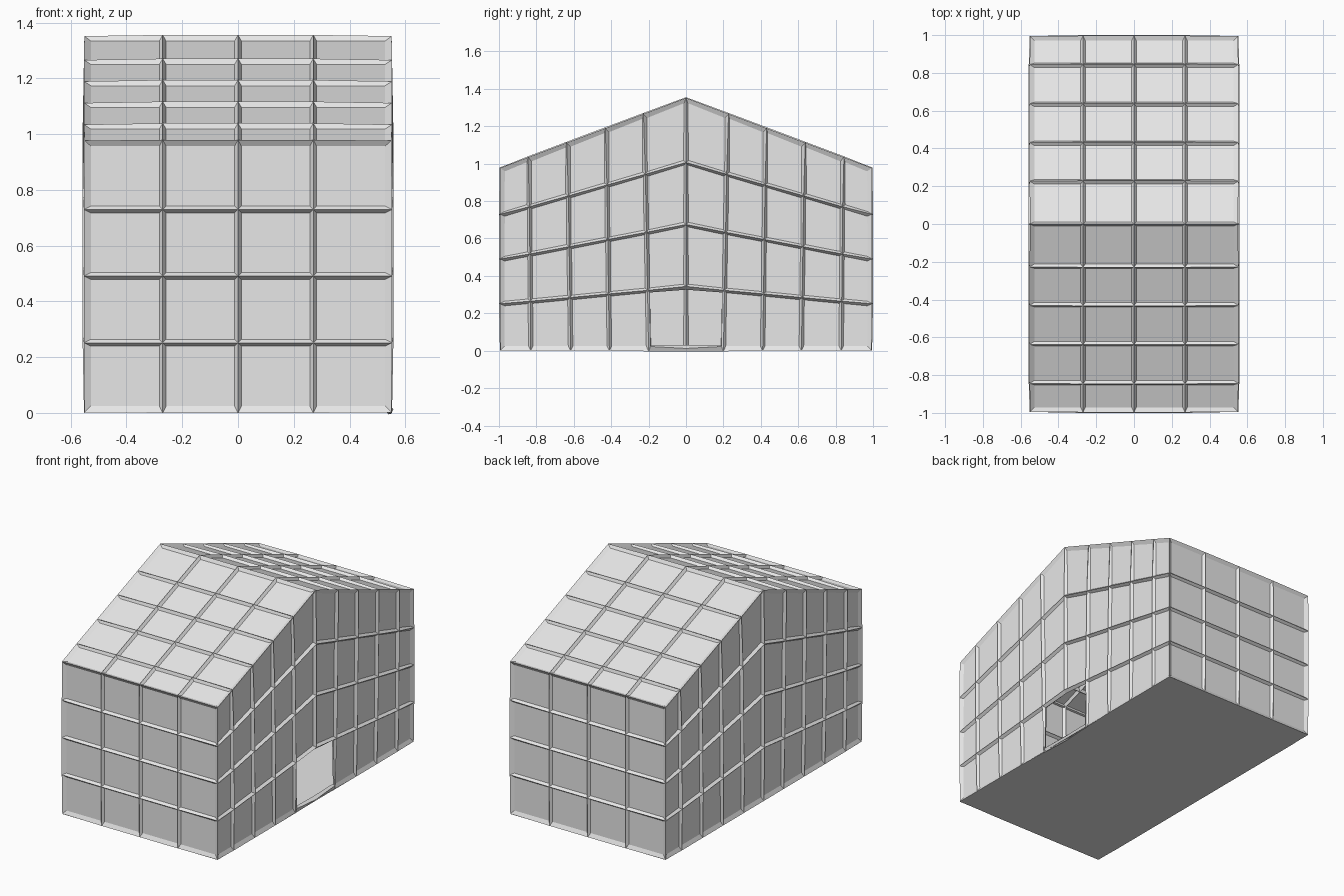
import bpy, bmesh

cube = bpy.data.objects.get("Cube")
if cube:
    bpy.data.objects.remove(cube, do_unlink=True)

HALF_X, HALF_Y = 0.54, 0.9825
FLOOR, EAVE, RIDGE = 0.0124, 0.969, 1.338
ROWS = 4
BAR = 0.035


def mirrored(values):
    return [-v for v in reversed(values)] + [0.0] + values


COLUMNS = mirrored([0.27, HALF_X])
LOW_Y = mirrored([0.2, 0.41, 0.617, 0.83, HALF_Y])
HIGH_Y = mirrored([0.223, 0.427, 0.633, 0.84, HALF_Y])

grey = bpy.data.materials.new("light_grey")
grey.use_nodes = True
grey.diffuse_color = (0.8, 0.8, 0.8, 1)
grey.node_tree.nodes["Principled BSDF"].inputs["Base Color"].default_value = (0.8, 0.8, 0.8, 1)


def roof_height(y):
    return RIDGE - (RIDGE - EAVE) * abs(y) / HALF_Y


def make_object(name, bm):
    bmesh.ops.remove_doubles(bm, verts=bm.verts[:], dist=0.0005)
    bmesh.ops.recalc_face_normals(bm, faces=bm.faces[:])
    mesh = bpy.data.meshes.new(name)
    bm.to_mesh(mesh)
    bm.free()
    mesh.materials.append(grey)
    obj = bpy.data.objects.new(name, mesh)
    bpy.context.collection.objects.link(obj)
    return obj


def add_face(bm, points):
    bm.faces.new([bm.verts.new(p) for p in points])


def add_grid(bm, point, cols, rows, skip=lambda i, j: False):
    """Quad panels over a (column, row) -> point function."""
    for i in range(cols):
        for j in range(rows):
            if not skip(i, j):
                corners = ((i, j), (i + 1, j), (i + 1, j + 1), (i, j + 1))
                add_face(bm, [point(*c) for c in corners])


def gable_point(x):
    def point(i, j):
        t = j / ROWS
        y = LOW_Y[i] + (HIGH_Y[i] - LOW_Y[i]) * t
        return x, y, FLOOR + (roof_height(HIGH_Y[i]) - FLOOR) * t
    return point


def eave_wall_point(y):
    return lambda i, j: (COLUMNS[i], y, FLOOR + (EAVE - FLOOR) * j / ROWS)


shell = bmesh.new()

# Gable walls; the left one has a doorway two panels wide
bays = len(LOW_Y) - 1
middle = bays // 2
add_grid(shell, gable_point(-HALF_X), bays, ROWS)
add_grid(shell, gable_point(HALF_X), bays, ROWS,
         lambda i, j: j == 0 and i in (middle - 1, middle))

# Front and back walls
for side in (-HALF_Y, HALF_Y):
    add_grid(shell, eave_wall_point(side), len(COLUMNS) - 1, ROWS)

# Roof slopes
add_grid(shell, lambda i, j: (COLUMNS[i], HIGH_Y[j], roof_height(HIGH_Y[j])),
         len(COLUMNS) - 1, bays)

# Floor, sharing the bottom points of the walls
outline = [(HALF_X, y, FLOOR) for y in LOW_Y]
outline += [(x, HALF_Y, FLOOR) for x in COLUMNS[-2::-1]]
outline += [(-HALF_X, y, FLOOR) for y in LOW_Y[-2::-1]]
outline += [(x, -HALF_Y, FLOOR) for x in COLUMNS[1:-1]]
add_face(shell, outline)

# Diamond section bars along every panel edge
house = make_object("house_panels_and_bars", shell)
bars = house.modifiers.new("bars", 'WIREFRAME')
bars.thickness = BAR
bars.offset = 0
bars.use_replace = False
bars.use_boundary = True
bars.use_even_offset = False

# Flat underside
base = bmesh.new()
bx, by = HALF_X + 0.01, HALF_Y + 0.01
add_face(base, [(-bx, -by, 0), (-bx, by, 0), (bx, by, 0), (bx, -by, 0)])
make_object("underside", base)
